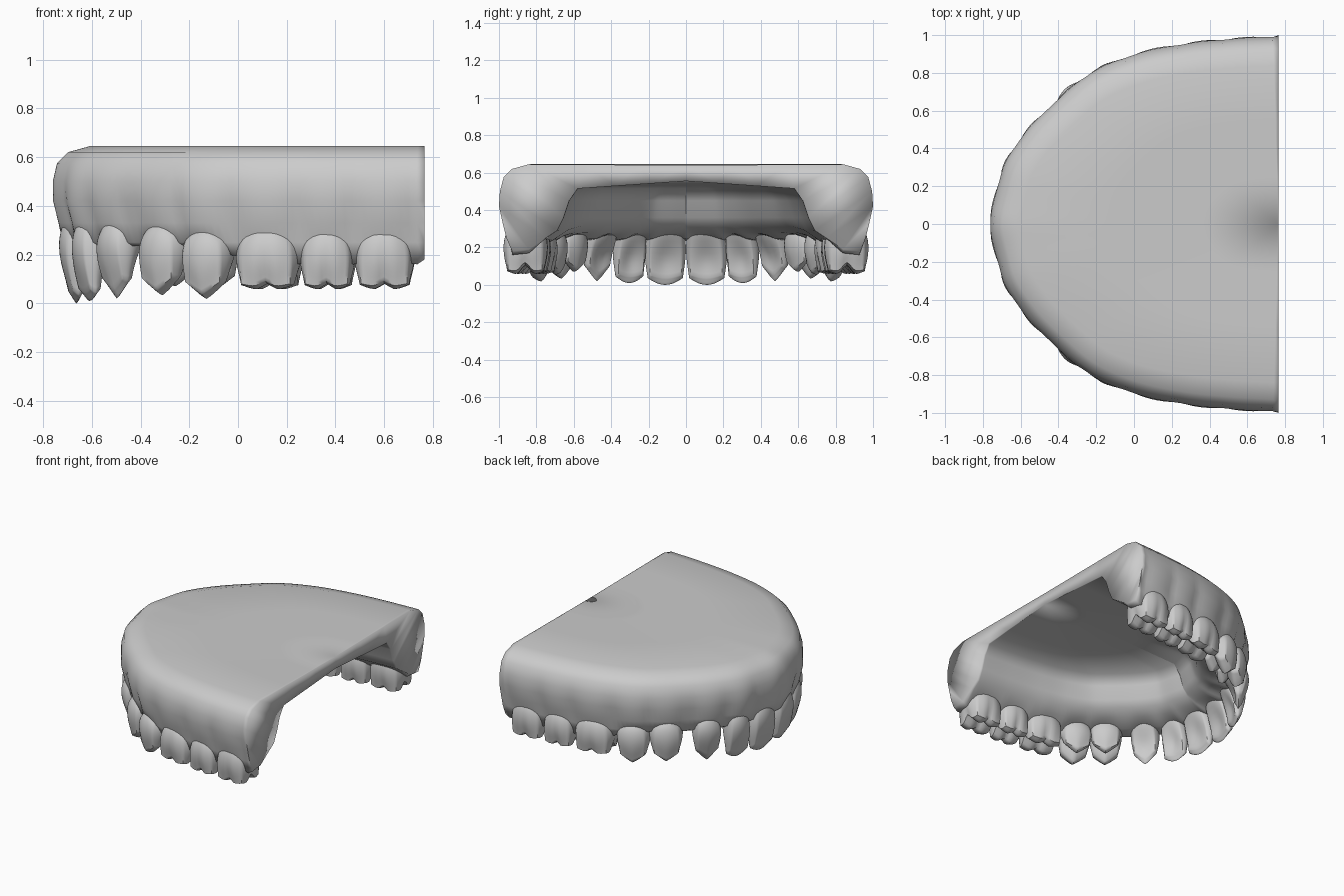
import bpy, bmesh, math
from mathutils import Vector, Matrix

if "Cube" in bpy.data.objects:
    bpy.data.objects.remove(bpy.data.objects["Cube"])

# name, x, y, outward angle, half width, half depth, bottom z, top z, kind
TEETH = [
    ("central_incisor", -0.655, 0.110, 173, 0.112, 0.105, 0.00, 0.40, "incisor"),
    ("lateral_incisor", -0.600, 0.300, 160, 0.092, 0.10, 0.01, 0.39, "incisor"),
    ("canine", -0.490, 0.470, 142, 0.100, 0.11, 0.02, 0.38, "canine"),
    ("first_premolar", -0.290, 0.640, 128, 0.108, 0.112, 0.025, 0.35, "premolar"),
    ("second_premolar", -0.115, 0.745, 115, 0.110, 0.115, 0.01, 0.33, "premolar"),
    ("first_molar", 0.130, 0.810, 101, 0.132, 0.12, 0.04, 0.34, "molar"),
    ("second_molar", 0.370, 0.842, 95, 0.112, 0.12, 0.04, 0.34, "molar"),
    ("third_molar", 0.602, 0.857, 92, 0.122, 0.12, 0.04, 0.35, "molar"),
]
# Half outline of the gum, from the rear corner to just before the front
HALF = [(0.765, 1.0), (0.5, 0.985), (0.25, 0.957), (0.0, 0.903), (-0.23, 0.805),
        (-0.42, 0.652), (-0.57, 0.5), (-0.685, 0.33), (-0.74, 0.15)]


def bell(x, w):
    return math.exp(-(x / w) ** 2)


def make_object(name, bm, angle):
    bmesh.ops.recalc_face_normals(bm, faces=bm.faces)
    me = bpy.data.meshes.new(name)
    bm.to_mesh(me)
    bm.free()
    ob = bpy.data.objects.new(name, me)
    bpy.context.collection.objects.link(ob)
    bpy.ops.object.select_all(action='DESELECT')
    bpy.context.view_layer.objects.active = ob
    ob.select_set(True)
    bpy.ops.object.shade_smooth_by_angle(angle=math.radians(angle))
    return ob


def spline(pts, steps):
    p = [2 * pts[0] - pts[1]] + pts + [2 * pts[-1] - pts[-2]]
    out = []
    for i in range(1, len(p) - 2):
        a, b, c, d = p[i - 1:i + 3]
        for k in range(steps):
            t = k / steps
            out.append(0.5 * (2 * b + (c - a) * t + (2 * a - 5 * b + 4 * c - d) * t * t
                              + (3 * b - a - 3 * c + d) * t ** 3))
    return out + [pts[-1]]


# Tooth: rounded cube reshaped by kind
def tooth(name, x, y, ang, hw, ht, z0, z1, kind):
    bm = bmesh.new()
    bmesh.ops.create_cube(bm, size=2)
    bmesh.ops.subdivide_edges(bm, edges=bm.edges[:], cuts=11, use_grid_fill=True)
    for v in bm.verts:
        X, Y, Z = v.co.lerp(v.co.normalized(), 0.8 + 0.17 * v.co.z)
        h = (Z + 1) / 2
        low = max(0.0, 1 - h) ** 1.5
        z = z0 + (z1 - z0) * h
        u = hw * X * 1.05
        if kind in ("incisor", "canine"):
            lab = 0.025 + 0.057 * math.sin(min(h * 1.4, 1) * math.pi / 2)
            t = 0.02 + ht * h
            w = lab - t + Y * t
            u *= 1.0 - 0.12 * h
            if Y < 0:
                w += 0.03 * bell(h - 0.35, 0.25) * bell(X, 0.6)
            if kind == "canine":
                z += 0.06 * abs(X) * low
                u *= 1 - 0.12 * low
        elif kind == "premolar":
            w = Y * ht * (1 - 0.15 * low)
            u *= 1 - 0.1 * low
            z += low * (0.06 * abs(X) + 0.06 * bell(Y + 0.1, 0.25)
                        + (0.03 if Y < -0.1 else 0))
        else:
            groove = bell(X, 0.2)
            w = Y * ht * 1.02 * (1 - 0.08 * groove * (1 - 0.6 * h))
            z += low * (0.03 * groove + 0.06 * bell(Y, 0.25))
        v.co = (w, u, max(z, 0))
    bm.transform(Matrix.Translation((x, y, 0)) @ Matrix.Rotation(math.radians(ang), 4, 'Z'))
    ob = make_object(name, bm, 50)
    m = ob.modifiers.new("Mirror", 'MIRROR')
    m.use_axis = (False, True, False)


for spec in TEETH:
    tooth(*spec)

# Gum and palate: sections swept round the arch, fanned to the rear centre
half = [Vector(p) for p in HALF]
arch = spline(half + [Vector((-0.768, 0))] + [Vector((p.x, -p.y)) for p in reversed(half)], 8)
SECTION = [(0.16, 0.645), (0.07, 0.62), (0.025, 0.575), (0.005, 0.5), (0.0, 0.42),
           (0.02, 0.33), (0.04, 0.25), (0.07, 0.18), (0.16, 0.19), (0.25, 0.25),
           (0.31, 0.29), (0.345, 0.36), (0.375, 0.45), (0.42, 0.515)]
bm = bmesh.new()
top_mid = bm.verts.new((0.765, 0, 0.64))
roof_mid = bm.verts.new((0.765, 0, 0.555))
rows = []
last = len(arch) - 1
for i, p in enumerate(arch):
    tan = (arch[min(i + 5, last)] - arch[max(i - 5, 0)]).normalized()
    n = Vector((tan.y, -tan.x))
    if n.dot(-p) < 0:
        n = -n
    if i in (0, last):
        n = Vector((0, -math.copysign(1, p.y)))
    # nearness to a gap between teeth
    gap = 1.0
    for t in TEETH:
        a = math.radians(t[3])
        q = Vector((t[1] + 0.1 * math.cos(a), t[2] + 0.1 * math.sin(a)))
        gap = min(gap, (Vector((p.x, abs(p.y))) - q).length / t[4])
    gap = min(1.0, gap) ** 2 if 0 < i < last else 0.0
    lift = 0.075 * min(1, max(0, (0.15 - p.x) / 0.4))   # foot is higher at the front
    pts = []
    for d, z in SECTION:
        if d < 0.1 and 0.2 < z < 0.6:
            d += 0.018 * gap * bell(z - 0.34, 0.12)
        if z < 0.22:
            z += lift - 0.02 * gap
        elif 0.2 < d < 0.32:
            z += lift * 0.4
        q = p + n * d
        pts.append((min(q.x, 0.765), q.y, z))
    first, end = Vector(pts[0]), Vector(pts[-1])
    for f in (0.35, 0.7):
        pts.insert(0, first.lerp(Vector((0.765, 0, 0.64)), f))
        pts.append(end.lerp(Vector((0.765, 0, 0.555)), f))
    rows.append([bm.verts.new(q) for q in pts])
for a, b in zip(rows, rows[1:]):
    for k in range(len(a) - 1):
        bm.faces.new((a[k], a[k + 1], b[k + 1], b[k]))
    bm.faces.new((top_mid, a[0], b[0]))
    bm.faces.new((roof_mid, b[-1], a[-1]))
# flat rear cut, bridged in strips
for r in (rows[0], rows[-1]):
    n = len(r)
    bm.faces.new((top_mid, r[0], r[-1], roof_mid))
    for k in range(n // 2 - 1):
        bm.faces.new((r[k], r[k + 1], r[n - 2 - k], r[n - 1 - k]))
make_object("gum_and_palate", bm, 110)
